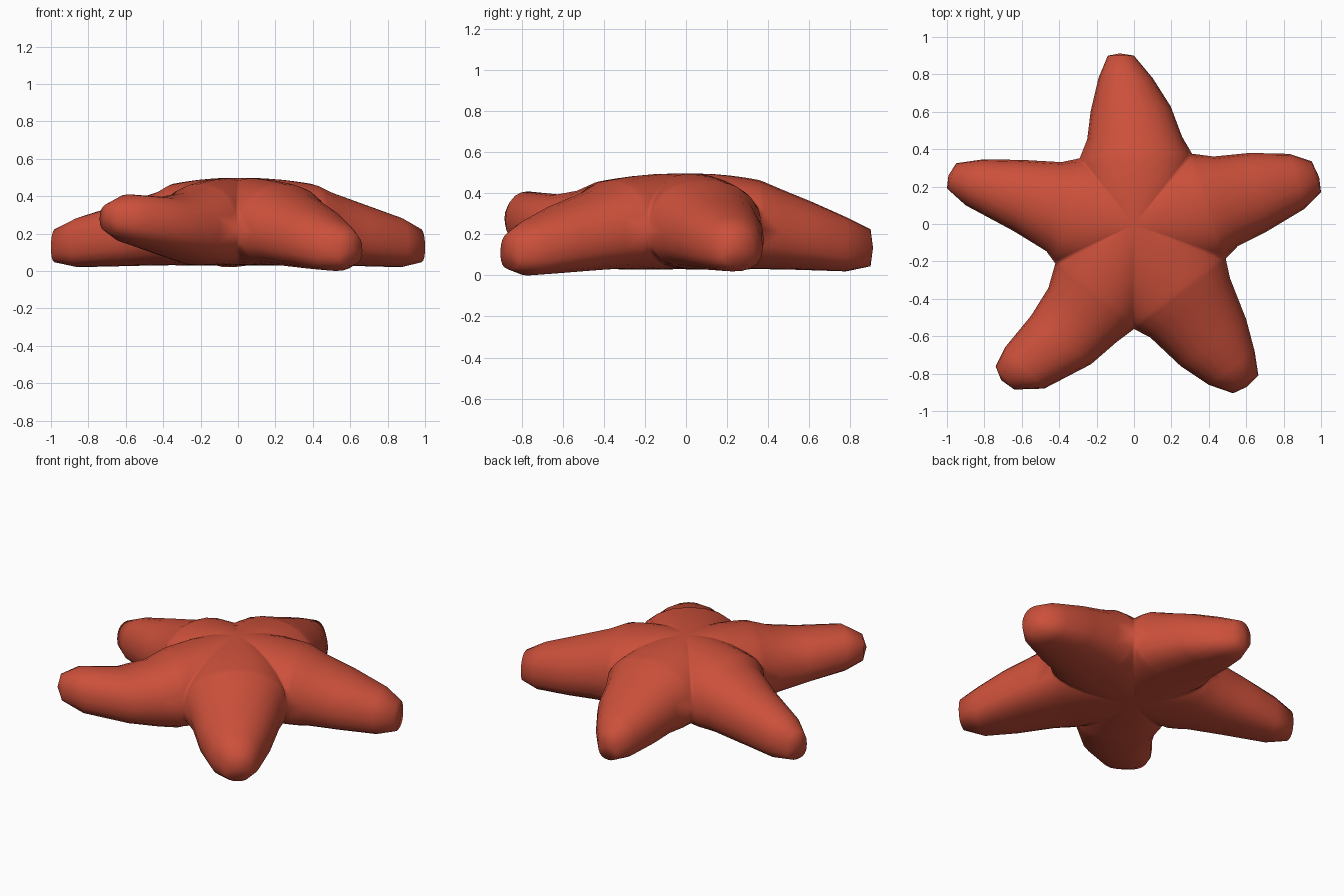
import bpy, bmesh, math

if "Cube" in bpy.data.objects:
    bpy.data.objects.remove(bpy.data.objects["Cube"])

red = bpy.data.materials.new("coral red")
red.diffuse_color = (0.60, 0.08, 0.043, 1)
red.use_nodes = True
red.node_tree.nodes["Principled BSDF"].inputs["Base Color"].default_value = red.diffuse_color

N = 10            # steps across each half section
MID = 0.45        # widest level, as a share of section height

# notches between arms, clockwise from back-left
VALLEYS = [(-.29, .35), (.31, .375), (.49, -.185), (0, -.56), (-.42, -.21)]
# width rows root to tip: left x, y, right x, y (clockwise order)
BACK = [(-.25, .45, .26, .46), (-.235, .6, .20, .63), (-.19, .78, .10, .78), (-.14, .90, 0, .90)]
RIGHT = [(.42, .36, .55, -.12), (.62, .38, .71, -.04), (.83, .375, .91, .08), (.95, .335, 1.0, .17)]
FRONT_RIGHT = [(.51, -.28, .08, -.60), (.60, -.51, .25, -.76), (.645, -.68, .40, -.86), (.665, -.81, .53, -.905)]
FRONT_LEFT = [(-.09, -.63, -.455, -.34), (-.23, -.75, -.55, -.49), (-.48, -.88, -.69, -.66), (-.64, -.885, -.74, -.76)]
LEFT = [(-.46, -.15, -.38, .33), (-.64, -.04, -.60, .345), (-.90, .10, -.81, .345), (-1.0, .19, -.95, .325)]
# bottom and top heights of the rows
RESTING = [(.03, .425), (.025, .36), (.02, .285), (.045, .225)]
LOW = [(.025, .42), (.01, .34), (0, .27), (.03, .21)]
RAISED = [(.05, .42), (.09, .395), (.15, .41), (.21, .36)]
ARMS = [(BACK, RESTING, (-.075, .912)), (RIGHT, RESTING, (.99, .25)),
        (FRONT_RIGHT, LOW, (.605, -.87)), (FRONT_LEFT, RAISED, (-.71, -.835)),
        (LEFT, RESTING, (-.992, .26))]
ROOT = (.03, .465)

bm = bmesh.new()


def point(row, zs, u, side, t=0):
    """Point of a rounded section; t slides it in to the body centre."""
    ax, ay, bx, by = row
    x = (ax + bx) / 2 + u * (bx - ax) / 2
    y = (ay + by) / 2 + u * (by - ay) / 2
    p = 2.2 if side > 0 else 2.5
    edge = max(0, 1 - (abs(u) * (1 - t)) ** p) ** (1 / p)
    low, high = zs
    high += (0.5 - ROOT[1]) * (1 - (1 - t) ** 2)
    mid = zs[0] + MID * (zs[1] - zs[0])
    z = mid + edge * ((high - mid) if side > 0 else (low - mid))
    return bm.verts.new((x * (1 - t), y * (1 - t), z))


def skin(rows):
    """Join neighbouring rows of points with faces."""
    for a, b in zip(rows, rows[1:]):
        for i in range(len(a) - 1):
            bm.faces.new((a[i], a[i + 1], b[i + 1], b[i]))


US = [-math.cos(math.pi * k / N) for k in range(N + 1)]
for i, (widths, heights, tip) in enumerate(ARMS):
    root = VALLEYS[i] + VALLEYS[(i + 1) % 5]
    rows = [root] + widths
    levels = [ROOT] + heights
    for side in (1, -1):
        # arm
        arm = [[point(r, z, u, side) for u in US] for r, z in zip(rows, levels)]
        skin(arm)
        # blunt tip
        end = bm.verts.new((*tip, sum(levels[-1]) / 2))
        for a, b in zip(arm[-1], arm[-1][1:]):
            bm.faces.new((a, b, end))
        # body sector from arm root to centre
        body = [[point(root, ROOT, u, side, t) for u in US]
                for t in (0, .03, .1, .22, .4, .65)]
        skin(body)
        centre = point(root, ROOT, 0, side, 1)
        for a, b in zip(body[-1], body[-1][1:]):
            bm.faces.new((a, b, centre))

bmesh.ops.remove_doubles(bm, verts=bm.verts, dist=0.0005)
bmesh.ops.recalc_face_normals(bm, faces=bm.faces)

# soften the creases where the arms meet the body
for _ in range(1):
    bmesh.ops.smooth_vert(bm, verts=[v for v in bm.verts if math.hypot(v.co.x, v.co.y) < 0.7],
                          factor=0.25, use_axis_x=True, use_axis_y=True, use_axis_z=True)
for f in bm.faces:
    f.smooth = True

mesh = bpy.data.meshes.new("starfish")
bm.to_mesh(mesh)
bm.free()
mesh.materials.append(red)
bpy.context.collection.objects.link(bpy.data.objects.new("starfish_body", mesh))
